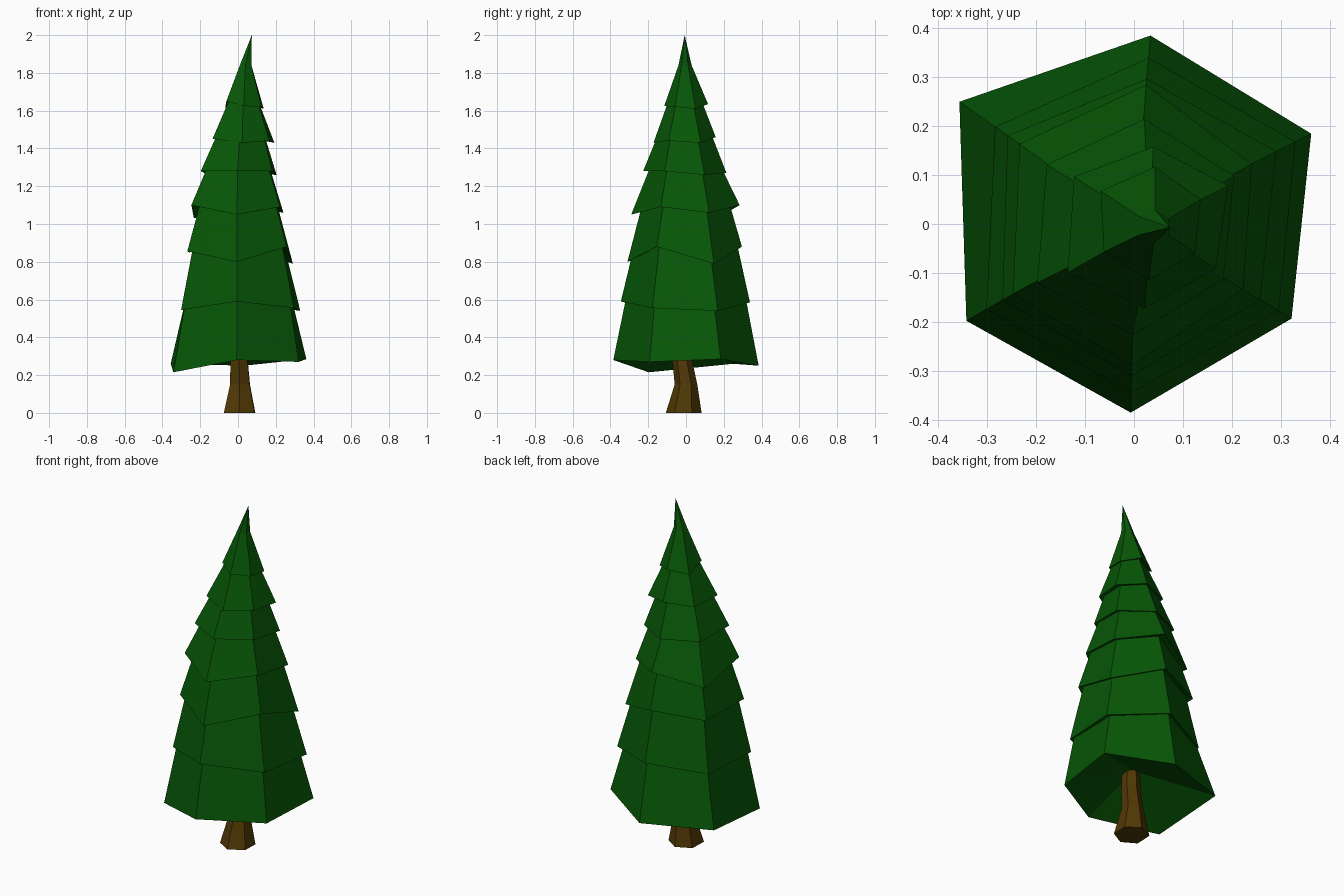
import bpy, bmesh
from math import cos, sin, radians

ANGLES = (27, 85, 145, 210, 269, 329)   # slightly uneven hexagon shared by all rings


def material(name, color):
    m = bpy.data.materials.new(name)
    m.diffuse_color = color
    return m


def ring(bm, cx, cy, radii, heights):
    return [bm.verts.new((cx + r * cos(radians(a)), cy + r * sin(radians(a)), z))
            for a, r, z in zip(ANGLES, radii, heights)]


def bridge(bm, a, b):
    for i in range(6):
        j = (i + 1) % 6
        bm.faces.new((a[i], a[j], b[j], b[i]))


def fan(bm, a, point):
    tip = bm.verts.new(point)
    for i in range(6):
        bm.faces.new((a[i], a[(i + 1) % 6], tip))


def finish(bm, name, mat):
    bmesh.ops.recalc_face_normals(bm, faces=bm.faces)
    me = bpy.data.meshes.new(name)
    bm.to_mesh(me)
    bm.free()
    me.materials.append(mat)
    bpy.context.collection.objects.link(bpy.data.objects.new(name, me))


green = material("needles", (0.002, 0.094, 0.002, 1))
brown = material("bark", (0.08, 0.04, 0.0015, 1))

# Trunk: flared base, slightly bent
bm = bmesh.new()
sections = [(0.007, -0.012, 0.095, 0), (0.01, 0.0, 0.06, 0.15),
            (0.005, -0.02, 0.052, 0.28), (0.005, -0.02, 0.046, 0.45)]
rings = [ring(bm, x, y, [r] * 6, [z] * 6) for x, y, r, z in sections]
for a, b in zip(rings, rings[1:]):
    bridge(bm, a, b)
bm.faces.new(rings[0])
bm.faces.new(rings[-1])
finish(bm, "trunk", brown)

# Branch tiers: centre x, y, top radius, top height, rim radii, rim heights
tiers = [
    (0, 0, 0.315, 0.62, (0.406, 0.386, 0.435, 0.395, 0.385, 0.375),
     (0.285, 0.25, 0.26, 0.215, 0.28, 0.27)),
    (0, 0, 0.27, 0.90, (0.37, 0.34, 0.346, 0.348, 0.345, 0.345),
     (0.54, 0.585, 0.55, 0.545, 0.59, 0.555)),
    (0, 0, 0.225, 0.13 + 1, (0.326, 0.297, 0.315, 0.31, 0.31, 0.30),
     (0.79, 0.88, 0.85, 0.855, 0.80, 0.88)),
    (0, 0, 0.18, 1.32, (0.27, 0.285, 0.285, 0.285, 0.29, 0.26),
     (1.06, 1.10, 1.03, 1.10, 1.05, 1.09)),
    (0.002, -0.005, 0.135, 1.49, (0.227, 0.22, 0.22, 0.23, 0.222, 0.21),
     (1.26, 1.27, 1.27, 1.28, 1.28, 1.28)),
    (0.025, -0.007, 0.085, 1.66, (0.188, 0.165, 0.18, 0.185, 0.165, 0.165),
     (1.43, 1.46, 1.45, 1.45, 1.43, 1.44)),
    (0.032, -0.003, 0.035, 1.84, (0.117, 0.12, 0.122, 0.108, 0.112, 0.108),
     (1.61, 1.635, 1.615, 1.65, 1.625, 1.62)),
]
for n, (x, y, top_r, top_z, rim_r, rim_z) in enumerate(tiers):
    last = n == len(tiers) - 1
    nx, ny = (0.048, -0.007) if last else tiers[n + 1][:2]
    bm = bmesh.new()
    rim = ring(bm, x, y, rim_r, rim_z)
    top = ring(bm, (x + nx) / 2, (y + ny) / 2, [top_r] * 6, [top_z] * 6)
    bridge(bm, rim, top)
    # hollow underside, then pointed tip or closed top
    fan(bm, rim, (x, y, sum(rim_z) / 6 + 0.32 * rim_r[0]))
    fan(bm, top, (0.073, -0.007, 2.0) if last else (nx, ny, top_z))
    finish(bm, f"branch_tier_{n + 1}", green)
